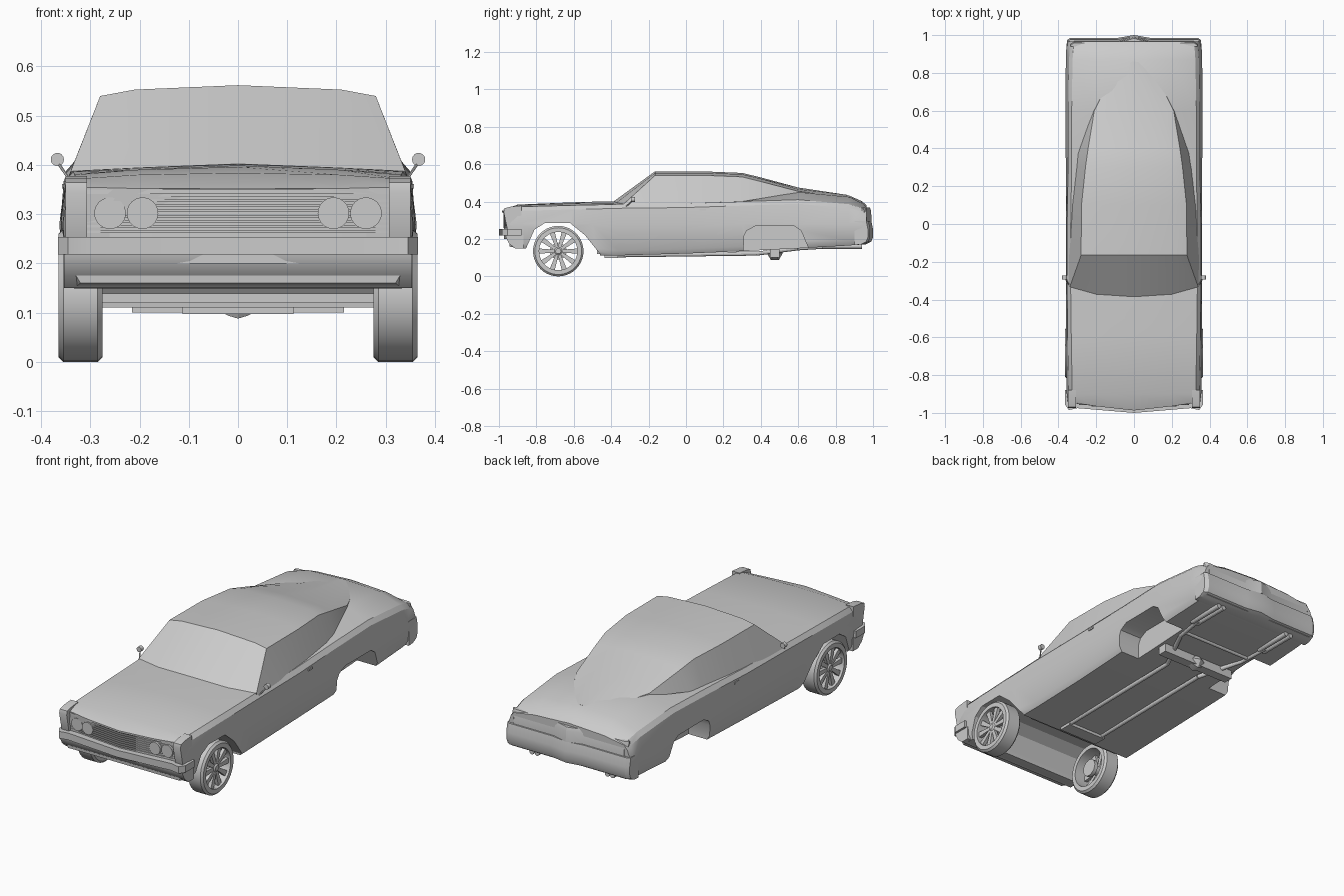
import bpy, bmesh, math
from mathutils import Vector

if "Cube" in bpy.data.objects:
    bpy.data.objects.remove(bpy.data.objects["Cube"])

grey = bpy.data.materials.new("plain_grey")
grey.diffuse_color = (0.6, 0.6, 0.6, 1)
grey.use_nodes = True
grey.node_tree.nodes["Principled BSDF"].inputs["Base Color"].default_value = grey.diffuse_color


def finish(name, bm, angle=28):
    bmesh.ops.recalc_face_normals(bm, faces=bm.faces)
    me = bpy.data.meshes.new(name)
    bm.to_mesh(me)
    bm.free()
    me.materials.append(grey)
    ob = bpy.data.objects.new(name, me)
    bpy.context.collection.objects.link(ob)
    if angle:
        smooth(ob, angle)
    return ob


def smooth(ob, angle):
    bpy.ops.object.select_all(action='DESELECT')
    ob.select_set(True)
    bpy.context.view_layer.objects.active = ob
    bpy.ops.object.shade_smooth_by_angle(angle=math.radians(angle))


def skin(name, rings, closed=False, caps=True, angle=28):
    """Joins rings of points into a surface."""
    bm = bmesh.new()
    vs = [[bm.verts.new(p) for p in r] for r in rings]
    n = len(vs[0])
    for k in range(len(vs) if closed else len(vs) - 1):
        a, b = vs[k], vs[(k + 1) % len(vs)]
        for i in range(n):
            j = (i + 1) % n
            bm.faces.new((a[i], a[j], b[j], b[i]))
    if caps and not closed:
        bm.faces.new(vs[0])
        bm.faces.new(vs[-1])
    return finish(name, bm, angle)


def mirrored(half):
    return half + [(-x, y, z) for x, y, z in reversed(half) if x > 0]


def prism(name, pts, axis, lo, hi, angle=28):
    """Extrudes a 2D outline along x (points y,z) or z (points x,y)."""
    def ring(d):
        return [(d, p, q) if axis == 'x' else (p, q, d) for p, q in pts]
    return skin(name, [ring(lo), ring(hi)], angle=angle)


def box(name, c, s):
    pts = [(c[0] - s[0] / 2, c[1] - s[1] / 2), (c[0] + s[0] / 2, c[1] - s[1] / 2),
           (c[0] + s[0] / 2, c[1] + s[1] / 2), (c[0] - s[0] / 2, c[1] + s[1] / 2)]
    return prism(name, pts, 'z', c[2] - s[2] / 2, c[2] + s[2] / 2)


def rod(name, a, b, r, sides=12):
    a, b = Vector(a), Vector(b)
    q = (b - a).to_track_quat('Z', 'Y')
    off = [q @ Vector((r * math.cos(t), r * math.sin(t), 0))
           for t in [2 * math.pi * i / sides for i in range(sides)]]
    return skin(name, [[a + o for o in off], [b + o for o in off]])


def revolve(name, prof, cy, cz, sides, caps):
    """Turns a profile of (x, radius) points about an axle along x."""
    rings = []
    for x, r in prof:
        rings.append([(x, cy + r * math.cos(2 * math.pi * i / sides),
                       cz + r * math.sin(2 * math.pi * i / sides)) for i in range(sides)])
    return skin(name, rings, closed=not caps, caps=caps)


# Main body: y, bottom z, half widths (bottom, middle, top), z of edge, mid and centre
stations = [
    (-0.945, .160, .335, .350, .335, .355, .352, .352),
    (-0.900, .150, .347, .356, .342, .372, .380, .384),
    (-0.600, .140, .352, .360, .347, .380, .390, .396),
    (-0.500, .110, .350, .360, .348, .382, .391, .399),
    (-0.360, .112, .348, .360, .350, .386, .393, .401),
    (0.000, .122, .348, .360, .350, .390, .396, .402),
    (0.300, .135, .352, .361, .345, .400, .402, .410),
    (0.600, .150, .355, .363, .345, .410, .450, .467),
    (0.870, .165, .352, .361, .340, .386, .425, .433),
    (0.940, .172, .350, .358, .335, .366, .392, .402),
    (0.965, .178, .347, .355, .333, .352, .371, .381),
]
rings = []
for y, zb, wb, wm, wt, ze, zm, zc in stations:
    nose = 1 if y < -0.94 else 0
    rings.append(mirrored([
        (0, y, zb), (wb - .015, y, zb), (wb, y, zb + .025), (wm, y, .28),
        (wt + .004, y, ze - .022), (wt - .015, y, ze),
        (wt * .6, y - .02 * nose, zm), (0, y - .042 * nose, zc)]))
body = skin("body", rings, angle=0)

# Wheel openings: the front one runs right across, the rear ones are pockets
front_arch = [(-.86, .02), (-.855, .15), (-.81, .25), (-.755, .285), (-.62, .285),
              (-.54, .22), (-.46, .12), (-.45, .02)]
rear_arch = [(.305, .02), (.31, .215), (.325, .245), (.37, .268), (.58, .268),
             (.615, .245), (.655, .15), (.67, .02)]
for arch, lo, hi in ((front_arch, -.5, .5), (rear_arch, .23, .5), (rear_arch, -.5, -.23)):
    cutter = prism("arch_cutter", arch, 'x', lo, hi, angle=0)
    cutter.hide_render = True
    mod = body.modifiers.new("arch", 'BOOLEAN')
    mod.operation = 'DIFFERENCE'
    mod.solver = 'EXACT'
    mod.object = cutter
    bpy.ops.object.select_all(action='DESELECT')
    body.select_set(True)
    bpy.context.view_layer.objects.active = body
    bpy.ops.object.modifier_apply(modifier=mod.name)
    bpy.data.objects.remove(cutter)
smooth(body, 28)

# Cabin: belt, roof edge, roof middle and roof centre from windscreen to tail
cabin = [
    [(.345, -.335, .370), (.340, -.333, .387), (.20, -.372, .394), (0, -.385, .402)],
    [(.343, -.165, .380), (.280, -.165, .540), (.21, -.165, .553), (0, -.165, .562)],
    [(.328, .100, .385), (.278, .100, .540), (.21, .100, .553), (0, .100, .561)],
    [(.306, .300, .390), (.257, .300, .532), (.20, .300, .546), (0, .300, .553)],
    [(.297, .370, .400), (.243, .400, .507), (.19, .400, .522), (0, .400, .529)],
    [(.215, .600, .440), (.210, .600, .455), (.14, .600, .466), (0, .600, .475)],
    [(.090, .850, .410), (.085, .850, .422), (.05, .855, .430), (0, .860, .436)],
]
skin("cabin", [mirrored(h) for h in cabin])


# Grille with its pointed plan, slats and bars
def vee(w, y_side, y_mid, back=-.91):
    return [(-w, back), (-w, y_side), (0, y_mid), (w, y_side), (w, back)]


prism("grille", vee(.31, -.940, -.972), 'z', .20, .346)
for i in range(8):
    z = .262 + i * .0105
    prism("grille_slat", vee(.308, -.945, -.978), 'z', z, z + .005)
prism("grille_top_trim", vee(.31, -.950, -.985), 'z', .341, .350)

# Front bumper and lower apron
prism("front_bumper", [(-.366, -.88), (-.366, -.955), (-.345, -.985), (-.30, -.975), (0, -1.0),
                       (.30, -.975), (.345, -.985), (.366, -.955), (.366, -.88)],
      'z', .218, .254)
prism("front_apron", [(-.87, .15), (-.915, .15), (-.945, .175), (-.962, .205), (-.965, .22),
                      (-.87, .22)], 'x', -.354, .354)

# Rear bumper and tail panel, pointed at the centre
bumper = [(.90, .168), (.945, .170), (.975, .185), (.985, .21), (.985, .25), (.976, .295), (.90, .295)]
panel = [(.94, .295), (.968, .295), (.964, .350), (.958, .368), (.94, .368)]
for name, prof, w, tip in (("rear_bumper", bumper, .356, .015), ("tail_panel", panel, .335, .025)):
    skin(name, [[(x * w, y + dy * (1 if y > .943 else 0), z) for y, z in prof]
                for x, dy in ((-1, -.012), (-.95, 0), (-.25, 0), (0, tip), (.25, 0), (.95, 0), (1, -.012))])

# Differential, axle, gearbox support
box("rear_axle", (0, .475, .125), (.43, .05, .05))
revolve("differential", [(-.05, .018), (-.02, .036), (0, .043), (.02, .036), (.05, .018)], .475, .125, 6, True)
box("crossmember", (0, -.40, .121), (.226, .07, .048))
box("front_floor_beam", (0, -.46, .132), (.55, .03, .026))

for s in (-1, 1):
    # Fender tips
    prism("fender_tip", [(-.88, .378), (-.94, .372), (-.970, .364), (-.975, .345), (-.955, .25),
                         (-.925, .17), (-.88, .16)], 'x', s * .307, s * .350)
    # Headlights
    for x, y in ((.26, -.958), (.194, -.966)):
        rod("headlight", (s * x, -.92, .302), (s * x, y, .302), .032, 32)
    # Wing mirrors and door handles
    rod("mirror_stem", (s * .345, -.32, .374), (s * .366, -.285, .405), .003, 6)
    rod("mirror", (s * .367, -.293, .411), (s * .367, -.272, .411), .0135, 14)
    box("door_handle", (s * .352, .09, .357), (.012, .035, .009))
    # Exhaust
    rod("exhaust_pipe", (s * .10, -.42, .112), (s * .10, .38, .122), .011)
    rod("exhaust_bend", (s * .10, .38, .122), (s * .20, .60, .150), .011)
    rod("exhaust_rear", (s * .20, .60, .150), (s * .218, .76, .160), .011)
    for x in (.203, .233):
        rod("exhaust_tip", (s * x, .73, .160), (s * x, .94, .160), .013)
    # Front wheels: tyre, rim lip, hub and ten spokes
    cy, cz = -.683, .135
    revolve("tyre", [(s * .275, .102), (s * .275, .125), (s * .285, .135), (s * .355, .135),
                     (s * .365, .125), (s * .365, .102)], cy, cz, 40, False)
    revolve("hub", [(s * .28, .045), (s * .30, .045), (s * .305, .024), (s * .35, .024), (s * .358, .014)],
            cy, cz, 20, True)
    for k in range(10):
        t = 2 * math.pi * k / 10
        u, v = (math.cos(t), math.sin(t)), (-math.sin(t), math.cos(t))
        outline = [(cy + r * u[0] + w * v[0], cz + r * u[1] + w * v[1])
                   for r, w in ((.01, -.007), (.106, -.014), (.106, .014), (.01, .007))]
        prism("wheel_spoke", outline, 'x', s * .335, s * .352)

rod("exhaust_cross_pipe", (-.2, .64, .150), (.2, .64, .150), .009)
